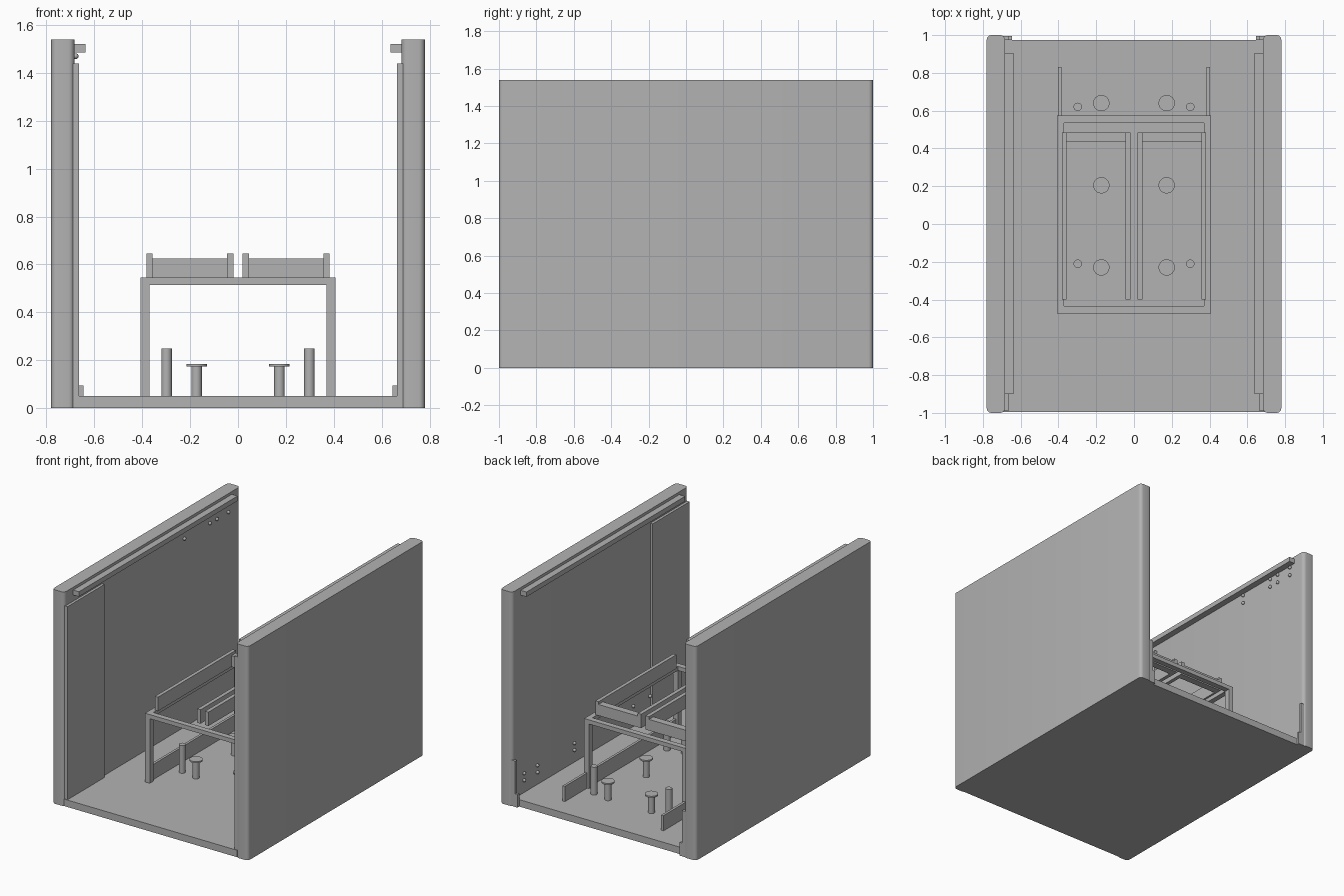
import bpy, bmesh, math

if "Cube" in bpy.data.objects:
    bpy.data.objects.remove(bpy.data.objects["Cube"])

grey = bpy.data.materials.new("plain grey")
grey.diffuse_color = (0.45, 0.45, 0.45, 1)
grey.use_nodes = True
grey.node_tree.nodes["Principled BSDF"].inputs["Base Color"].default_value = grey.diffuse_color


def finish(name, bm):
    mesh = bpy.data.meshes.new(name)
    bm.to_mesh(mesh)
    bm.free()
    mesh.materials.append(grey)
    ob = bpy.data.objects.new(name, mesh)
    bpy.context.collection.objects.link(ob)
    return ob


def box(name, x0, x1, y0, y1, z0, z1, bevel=0):
    """Box from its limits, optionally with rounded upright edges."""
    bm = bmesh.new()
    bmesh.ops.create_cube(bm, size=1)
    for v in bm.verts:
        v.co = (x0 if v.co.x < 0 else x1,
                y0 if v.co.y < 0 else y1,
                z0 if v.co.z < 0 else z1)
    if bevel:
        upright = [e for e in bm.edges
                   if abs(e.verts[0].co.z - e.verts[1].co.z) > 1e-4]
        bmesh.ops.bevel(bm, geom=upright, offset=bevel, segments=5,
                        profile=0.5, affect='EDGES')
    return finish(name, bm)


def side_box(name, s, xa, xb, *rest, **kw):
    """Box given by distances from the centre, on side s."""
    return box(name, min(s * xa, s * xb), max(s * xa, s * xb), *rest, **kw)


def smooth(ob):
    bpy.ops.object.select_all(action='DESELECT')
    ob.select_set(True)
    bpy.context.view_layer.objects.active = ob
    bpy.ops.object.shade_smooth_by_angle(angle=math.radians(35))


def rod(name, x, y, z0, z1, r):
    bm = bmesh.new()
    bmesh.ops.create_cone(bm, cap_ends=True, segments=32, radius1=r,
                          radius2=r, depth=z1 - z0)
    for v in bm.verts:
        v.co.x += x
        v.co.y += y
        v.co.z += (z0 + z1) / 2
    smooth(finish(name, bm))


def stud(name, x, y, z, r=0.012):
    bm = bmesh.new()
    bmesh.ops.create_uvsphere(bm, u_segments=12, v_segments=8, radius=r)
    for v in bm.verts:
        v.co.x += x
        v.co.y += y
        v.co.z += z
    smooth(finish(name, bm))


# Floor slab
box("floor", -0.69, 0.69, -0.995, 0.975, 0, 0.05)

for s in (-1, 1):
    # Side walls with rails, front panels and back corner pieces
    smooth(side_box("wall", s, 0.683, 0.78, -1, 1, 0, 1.54, bevel=0.025))
    side_box("top_rail", s, 0.637, 0.69, -0.9, 0.905, 1.485, 1.52)
    side_box("front_panel", s, 0.664, 0.69, -0.99, -0.57, 0.05, 1.44)
    side_box("back_strip", s, 0.664, 0.70, 0.975, 0.995, 0, 0.33)
    side_box("back_foot", s, 0.645, 0.70, 0.975, 0.995, 0, 0.095)

    # Table legs and low floor bars
    for y0 in (-0.475, 0.535):
        side_box("table_leg", s, 0.37, 0.408, y0, y0 + 0.04, 0.05, 0.516)
    side_box("floor_bar", s, 0.384, 0.402, -0.45, 0.83, 0.05, 0.16)

    # Table frame, long sides
    side_box("frame_side", s, 0.37, 0.408, -0.475, 0.575, 0.515, 0.545)

    # Trays: two long rails and an end board each
    side_box("tray_outer_rail", s, 0.357, 0.382, -0.4, 0.485, 0.545, 0.645)
    side_box("tray_inner_rail", s, 0.018, 0.045, -0.4, 0.485, 0.545, 0.645)
    side_box("tray_end", s, 0.045, 0.357, 0.435, 0.485, 0.545, 0.625)

    # Floor posts and mushroom supports
    for y in (-0.21, 0.62):
        rod("post", s * 0.298, y, 0.05, 0.25, 0.022)
    for y in (-0.23, 0.205, 0.64):
        rod("support_stem", s * 0.173, y, 0.05, 0.175, 0.022)
        rod("support_cap", s * 0.173, y, 0.174, 0.185, 0.043)

# Table frame, short sides
for y0 in (-0.475, 0.535):
    box("frame_end", -0.37, 0.37, y0, y0 + 0.04, 0.515, 0.545)

# Wall studs
for y in (0.36, 0.65, 0.73, 0.86):
    for z in (1.41, 1.47):
        stud("upper_stud", -0.678, y, z)
for y in (0.3, 0.72, 0.87):
    for z in (0.14, 0.19):
        stud("lower_stud", 0.678, y, z)
for y in (-0.37, -0.56):
    stud("lower_stud", 0.678, y, 0.2)
